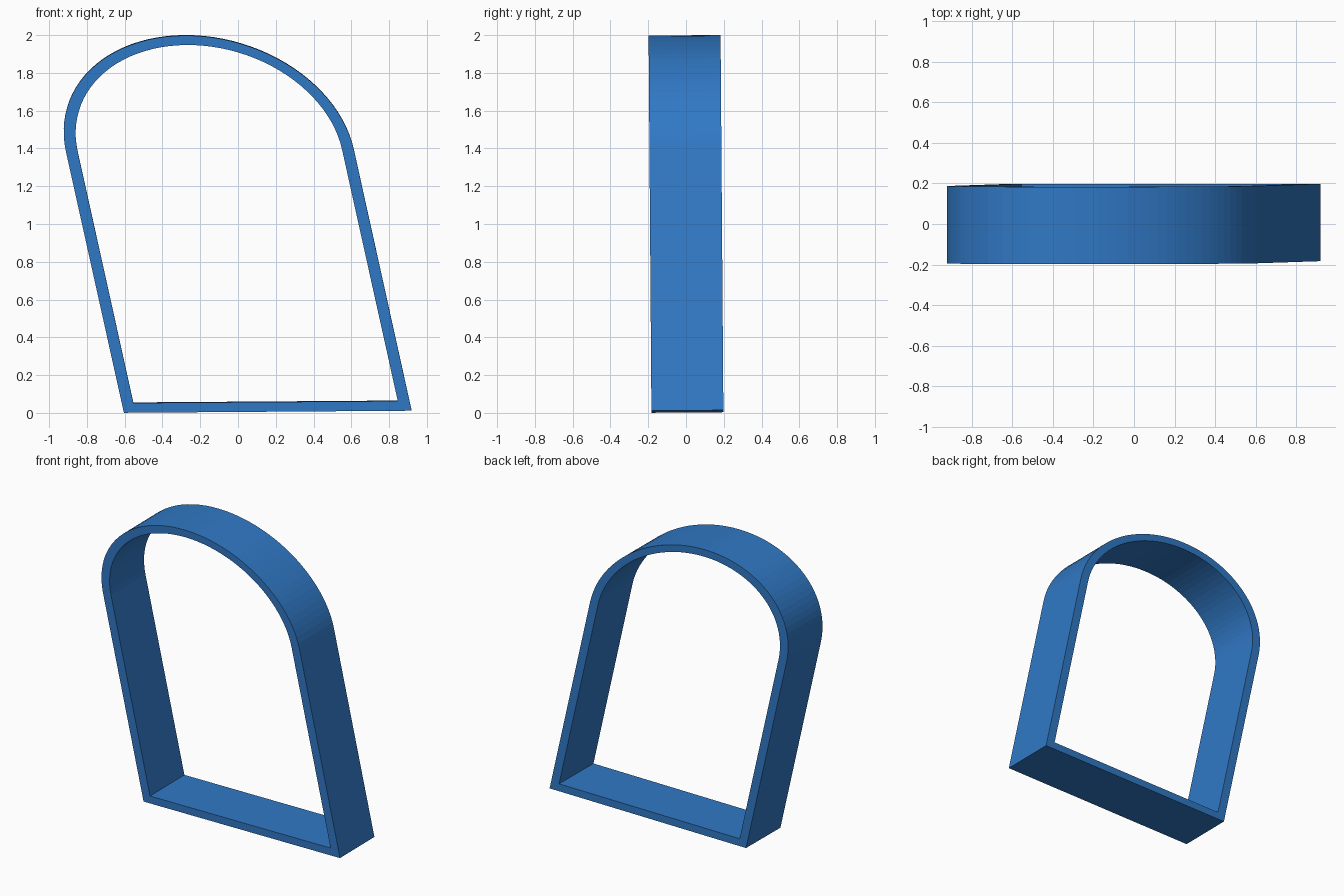
import bpy, bmesh, math

if "Cube" in bpy.data.objects:
    bpy.data.objects.remove(bpy.data.objects["Cube"])

SEGMENTS = 48
DEPTH = 0.381
TILT = 0.0075       # the frame leans very slightly towards the front


def arch_outline(bottom_left, bottom_right, centre, across, rise):
    """Leaning arch: two base corners, then a skewed half ellipse from right to left."""
    pts = [bottom_left, bottom_right]
    for i in range(SEGMENTS + 1):
        t = math.pi * i / SEGMENTS
        c, s = math.cos(t), math.sin(t)
        pts.append((centre[0] + across[0] * c + rise[0] * s,
                    centre[1] + across[1] * c + rise[1] * s))
    return pts


outer = arch_outline((-0.604, 0.002), (0.919, 0.013), (-0.149, 1.39),
                     (0.762, 0.0055), (-0.134, 0.609))
inner = arch_outline((-0.554, 0.054), (0.846, 0.064), (-0.149, 1.39),
                     (0.700, 0.0050), (-0.123, 0.559))

# Arched frame: four matching loops joined into a closed rectangular band
bm = bmesh.new()


def add_loop(outline, y):
    return [bm.verts.new((x, y + TILT * (1 - z), z + TILT * y)) for x, z in outline]


h = DEPTH / 2
loops = [add_loop(outer, -h), add_loop(outer, h), add_loop(inner, h), add_loop(inner, -h)]
n = len(outer)
for k in range(4):
    a, b = loops[k], loops[(k + 1) % 4]
    for i in range(n):
        j = (i + 1) % n
        bm.faces.new((a[i], a[j], b[j], b[i]))
bmesh.ops.recalc_face_normals(bm, faces=bm.faces)

mesh = bpy.data.meshes.new("arched_frame")
bm.to_mesh(mesh)
bm.free()
frame = bpy.data.objects.new("arched_frame", mesh)
bpy.context.collection.objects.link(frame)

# Blue finish
blue = bpy.data.materials.new("blue")
blue.diffuse_color = (0.03, 0.19, 0.56, 1)
blue.use_nodes = True
blue.node_tree.nodes["Principled BSDF"].inputs["Base Color"].default_value = blue.diffuse_color
mesh.materials.append(blue)
